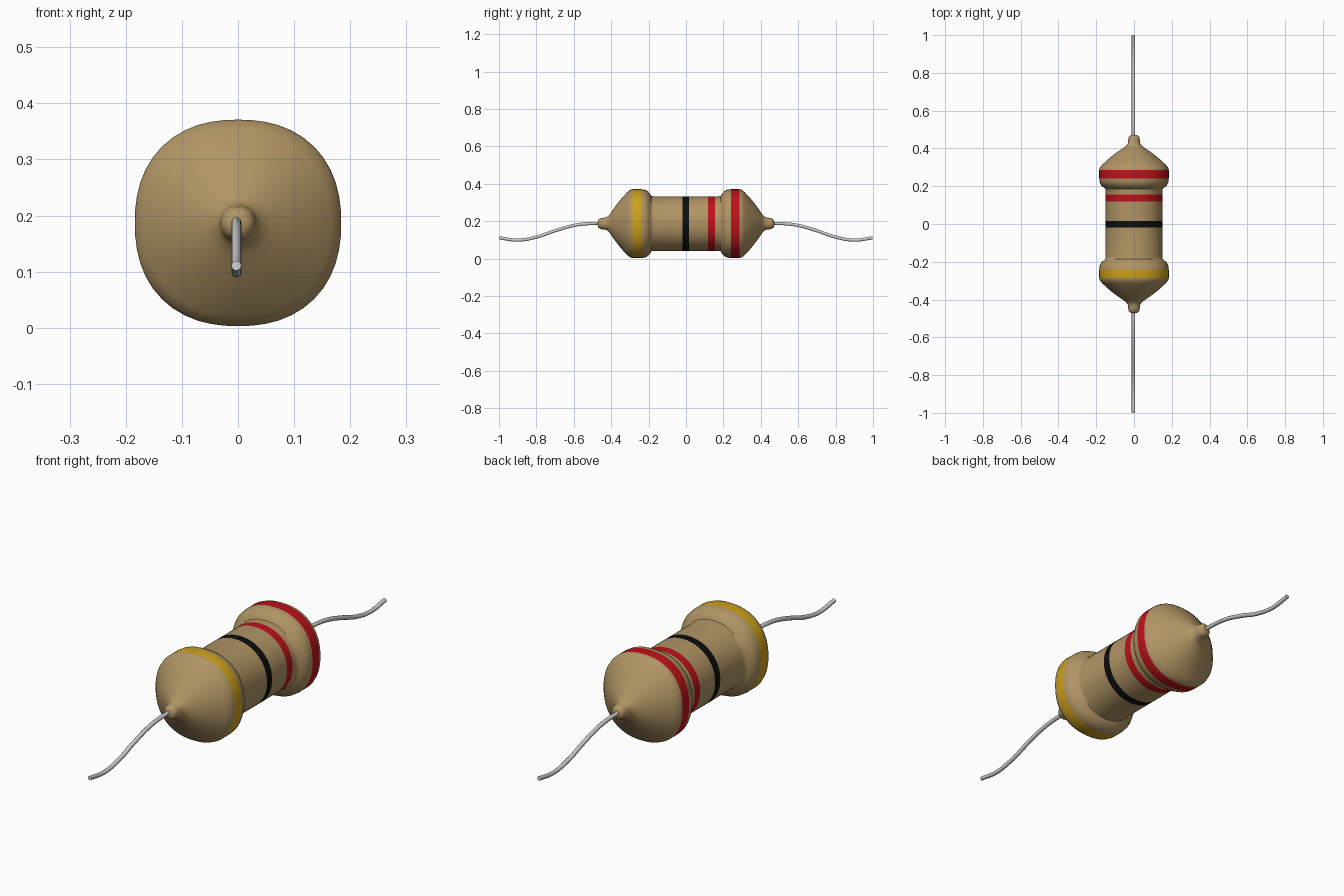
import bpy, bmesh, math

if "Cube" in bpy.data.objects:
    bpy.data.objects.remove(bpy.data.objects["Cube"])

CZ = 0.187      # axis height
SIDES = 48

def material(name, rgb):
    m = bpy.data.materials.new(name)
    m.diffuse_color = (*rgb, 1)
    m.use_nodes = True
    m.node_tree.nodes["Principled BSDF"].inputs["Base Color"].default_value = m.diffuse_color
    return m

mats = [material("tan_ceramic", (0.44, 0.30, 0.13)),
        material("red_band", (0.50, 0.006, 0.010)),
        material("black_band", (0.004, 0.004, 0.004)),
        material("gold_band", (0.62, 0.36, 0.01))]

# colour bands: y start, y end, material slot
bands = [(-0.286, -0.241, 3), (-0.018, 0.017, 2),
         (0.118, 0.155, 1), (0.243, 0.286, 1)]

# half profile of the body (distance from middle, radius)
half = [(0.17, 0.150), (0.185, 0.152), (0.192, 0.160), (0.205, 0.174),
        (0.222, 0.182), (0.241, 0.184), (0.286, 0.184), (0.300, 0.180),
        (0.315, 0.167), (0.338, 0.143), (0.362, 0.114), (0.385, 0.083),
        (0.402, 0.058), (0.415, 0.041), (0.427, 0.033), (0.445, 0.031),
        (0.460, 0.028), (0.469, 0.020), (0.472, 0.009)]
middle = [(y, 0.150) for b in bands[1:3] for y in b[:2]]
profile = [(-d, r) for d, r in reversed(half)] + middle + half

def section(y, r):
    # caps are slightly squarish, the barrel nearly round
    t = min(1, max(0, (r - 0.15) / 0.03))
    n = 2.06 + 0.22 * t
    zs = 0.97 if abs(y) < 0.188 else 1.0
    pts = []
    for i in range(SIDES):
        a = 2 * math.pi * i / SIDES
        c, s = math.cos(a), math.sin(a)
        k = r / (abs(c) ** n + abs(s) ** n) ** (1 / n)
        pts.append((k * c, y, CZ + k * s * zs))
    return pts

# resistor body with painted bands
bm = bmesh.new()
rings = [[bm.verts.new(p) for p in section(y, r)] for y, r in profile]
for a, b, (ya, _), (yb, _) in zip(rings, rings[1:], profile, profile[1:]):
    mid = (ya + yb) / 2
    slot = next((m for lo, hi, m in bands if lo < mid < hi), 0)
    for i in range(SIDES):
        j = (i + 1) % SIDES
        bm.faces.new((a[i], a[j], b[j], b[i])).material_index = slot
bm.faces.new(rings[0])
bm.faces.new(rings[-1])
bmesh.ops.recalc_face_normals(bm, faces=bm.faces)
me = bpy.data.meshes.new("resistor_body")
bm.to_mesh(me)
bm.free()
for m in mats:
    me.materials.append(m)
body = bpy.data.objects.new("resistor_body", me)
bpy.context.collection.objects.link(body)
bpy.context.view_layer.objects.active = body
body.select_set(True)
bpy.ops.object.shade_smooth_by_angle(angle=math.radians(50))

# bent wire leads
path = [(0.45, 0.188), (0.52, 0.187), (0.60, 0.177), (0.70, 0.149),
        (0.80, 0.115), (0.90, 0.099), (0.997, 0.111)]
for name, side in (("front_lead", -1), ("back_lead", 1)):
    cu = bpy.data.curves.new(name, 'CURVE')
    cu.dimensions = '3D'
    cu.bevel_depth = 0.009
    cu.bevel_resolution = 3
    cu.resolution_u = 8
    cu.use_fill_caps = True
    sp = cu.splines.new('BEZIER')
    sp.bezier_points.add(len(path) - 1)
    for p, (y, z) in zip(sp.bezier_points, path):
        p.co = (-0.003, side * y, z)
        p.handle_left_type = p.handle_right_type = 'AUTO'
    bpy.context.collection.objects.link(bpy.data.objects.new(name, cu))
